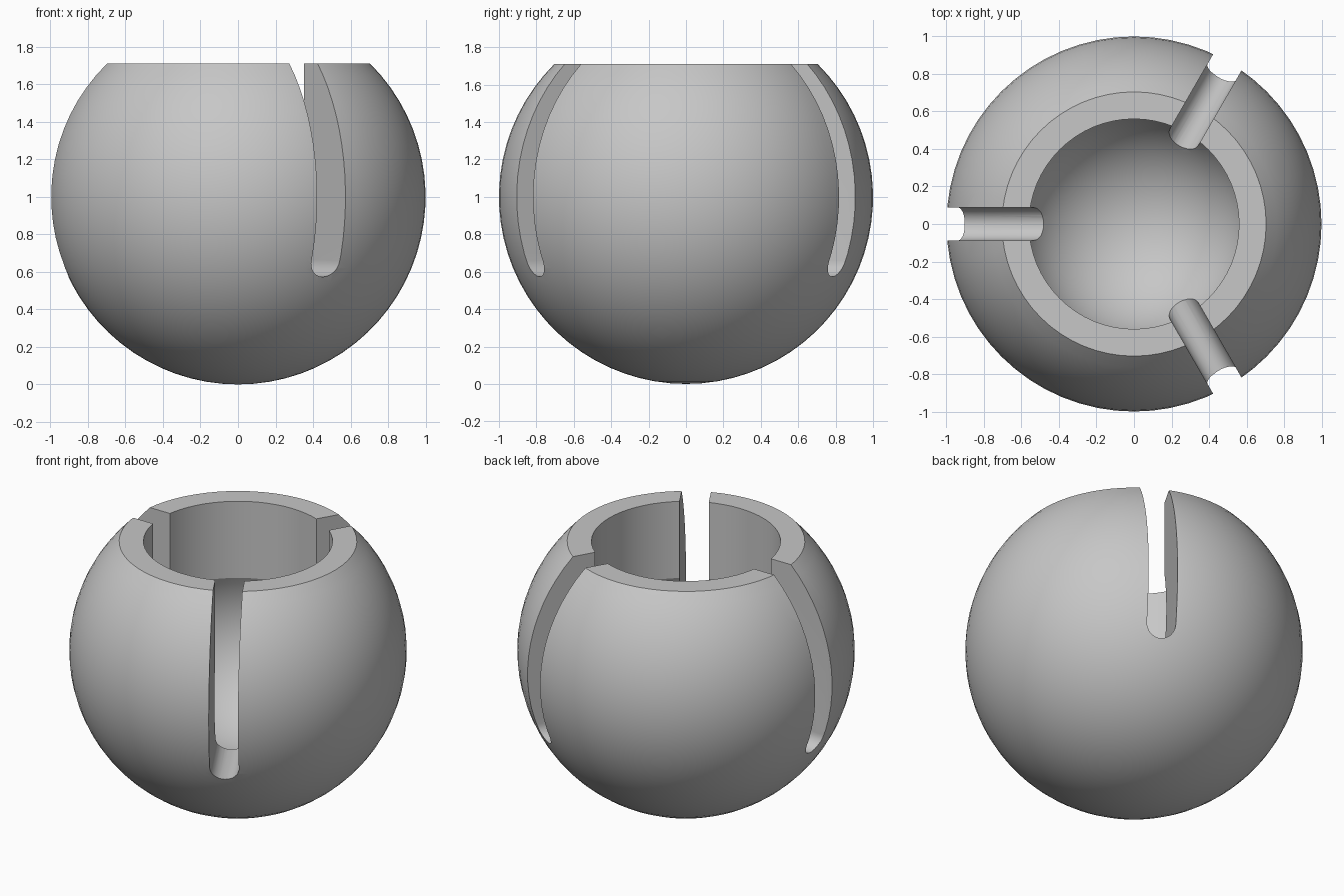
import bpy, bmesh
from math import sin, cos, asin, acos, pi, sqrt, radians
from mathutils import Matrix, Vector

cube = bpy.data.objects.get("Cube")
if cube:
    bpy.data.objects.remove(cube, do_unlink=True)

TOP = 1.71            # height of the flat rim
BORE = 0.56           # radius of the straight opening
SOCKET_R, SOCKET_Z = 0.615, 0.955
SLOT_HALF, SLOT_Z = 0.087, 0.66
SEGMENTS = 64

grey = bpy.data.materials.new("plain grey")
grey.use_nodes = True
colour = (0.57, 0.57, 0.57, 1)
grey.diffuse_color = colour
grey.node_tree.nodes["Principled BSDF"].inputs["Base Color"].default_value = colour


def make_object(name, bm):
    bmesh.ops.recalc_face_normals(bm, faces=bm.faces)
    mesh = bpy.data.meshes.new(name)
    bm.to_mesh(mesh)
    bm.free()
    obj = bpy.data.objects.new(name, mesh)
    mesh.materials.append(grey)
    bpy.context.collection.objects.link(obj)
    return obj


def arc(radius, centre, start, end, steps):
    """Points on a circle in the xz plane, angles measured up from the bottom."""
    angles = [start + (end - start) * i / steps for i in range(steps + 1)]
    return [Vector((radius * sin(a), 0, centre - radius * cos(a))) for a in angles]


# Hollow ball: outer sphere, flat rim, straight bore and round socket
outer = arc(1, 1, 0, acos(1 - TOP), 28)
inner = arc(SOCKET_R, SOCKET_Z, pi - asin(BORE / SOCKET_R), 0, 24)
profile = outer + [Vector((BORE, 0, TOP))] + inner
bm = bmesh.new()
verts = [bm.verts.new(p) for p in profile]
edges = [bm.edges.new(pair) for pair in zip(verts, verts[1:])]
bmesh.ops.spin(bm, geom=verts + edges, cent=(0, 0, 0), axis=(0, 0, 1),
               angle=2 * pi, steps=SEGMENTS, use_merge=False)
bmesh.ops.remove_doubles(bm, verts=bm.verts, dist=0.0005)
ball = make_object("slotted_ball", bm)

# Three upright slots with rounded lower ends
outline = [Vector((0, p.x, p.z)) for p in arc(SLOT_HALF, SLOT_Z, -pi / 2, pi / 2, 16)]
outline += [Vector((0, SLOT_HALF, 2)), Vector((0, -SLOT_HALF, 2))]
bm = bmesh.new()
for angle in (60, 180, 300):
    turn = Matrix.Rotation(radians(angle), 3, "Z")
    face = bm.faces.new([bm.verts.new(turn @ (p + Vector((0.3, 0, 0)))) for p in outline])
    grown = bmesh.ops.extrude_face_region(bm, geom=[face], use_keep_orig=True)["geom"]
    bmesh.ops.translate(bm, vec=turn @ Vector((1, 0, 0)),
                        verts=[v for v in grown if isinstance(v, bmesh.types.BMVert)])
cutter = make_object("slot_cutter", bm)
cutter.hide_render = True

cut = ball.modifiers.new("slots", "BOOLEAN")
cut.operation = "DIFFERENCE"
cut.solver = "EXACT"
cut.object = cutter
bpy.ops.object.select_all(action="DESELECT")
ball.select_set(True)
bpy.context.view_layer.objects.active = ball
bpy.ops.object.modifier_apply(modifier=cut.name)
bpy.data.objects.remove(cutter, do_unlink=True)

# Smooth surfaces with crisp rims
bpy.ops.object.shade_smooth_by_angle(angle=radians(20))
